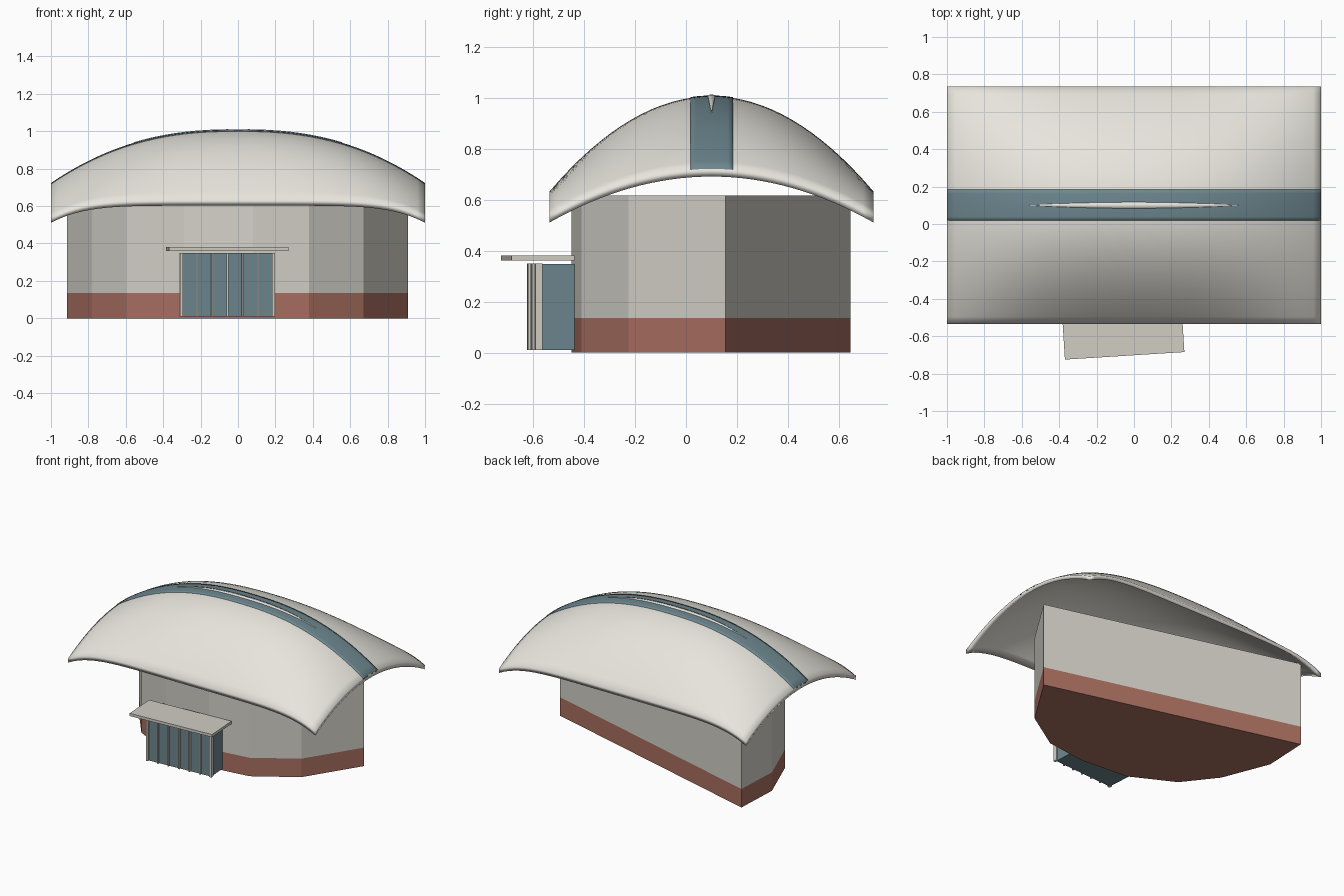
import bpy, bmesh, math
from mathutils import Matrix, Vector

if "Cube" in bpy.data.objects:
    bpy.data.objects.remove(bpy.data.objects["Cube"])


def material(name, rgb):
    m = bpy.data.materials.new(name)
    m.diffuse_color = (*rgb, 1)
    m.use_nodes = True
    m.node_tree.nodes["Principled BSDF"].inputs["Base Color"].default_value = m.diffuse_color
    return m


CREAM = material("cream", (0.80, 0.78, 0.72))
WALL = material("wall_plaster", (0.66, 0.64, 0.58))
BRICK = material("brick_red", (0.40, 0.16, 0.12))
TEAL = material("teal", (0.15, 0.24, 0.27))
TRIM = material("trim", (0.64, 0.61, 0.55))

ROOF_Y, ROOF_HALF = 0.10, 0.635


def finish(name, bm, mat, smooth=False):
    bmesh.ops.recalc_face_normals(bm, faces=bm.faces)
    me = bpy.data.meshes.new(name)
    bm.to_mesh(me)
    bm.free()
    me.materials.append(mat)
    for p in me.polygons:
        p.use_smooth = smooth
    ob = bpy.data.objects.new(name, me)
    bpy.context.collection.objects.link(ob)
    return ob


def roof_z(x, y):
    ridge = 1.005 - 0.285 * abs(x) ** 2.4
    eave = 0.632 - 0.092 * abs(x) ** 6
    t = (y - ROOF_Y) / ROOF_HALF
    return ridge - (ridge - eave) * t * t


def shell(name, x0, x1, y_range, lift, thick, nx, ny, mat):
    """Closed slab that follows the double-curved roof."""
    bm = bmesh.new()
    layers = []
    for dz in (lift, lift - thick):
        rows = []
        for i in range(nx + 1):
            x = x0 + (x1 - x0) * i / nx
            a, b = y_range(x)
            ys = [a + (b - a) * j / ny for j in range(ny + 1)]
            rows.append([bm.verts.new((x, y, roof_z(x, y) + dz)) for y in ys])
        layers.append(rows)
        for i in range(nx):
            for j in range(ny):
                bm.faces.new((rows[i][j], rows[i + 1][j], rows[i + 1][j + 1], rows[i][j + 1]))
    top, low = layers
    for i in range(nx):
        for j in (0, ny):
            bm.faces.new((top[i][j], top[i + 1][j], low[i + 1][j], low[i][j]))
    for j in range(ny):
        for i in (0, nx):
            bm.faces.new((top[i][j], top[i][j + 1], low[i][j + 1], low[i][j]))
    return finish(name, bm, mat, True)


def prism(name, outline, z0, z1, mat):
    bm = bmesh.new()
    face = bm.faces.new([bm.verts.new((x, y, z0)) for x, y in outline])
    up = bmesh.ops.extrude_face_region(bm, geom=[face])["geom"]
    bmesh.ops.translate(bm, vec=(0, 0, z1 - z0),
                        verts=[v for v in up if isinstance(v, bmesh.types.BMVert)])
    return finish(name, bm, mat)


# Roof, ridge band and the slim skylight lens on top of it
shell("roof", -1, 1, lambda x: (ROOF_Y - ROOF_HALF, ROOF_Y + ROOF_HALF), 0, 0.03, 48, 32, CREAM)
shell("ridge_band", -1, 1, lambda x: (0.018, 0.184), 0.003, 0.01, 48, 8, TEAL)


def lens(x):
    w = 0.0005 + 0.016 * (1 - (x / 0.56) ** 2)
    return ROOF_Y - w, ROOF_Y + w


shell("ridge_lens", -0.56, 0.56, lens, 0.006, 0.01, 32, 2, CREAM)

# Faceted hall: slanted straight back wall, polygonal front
PLAN = [(0.91, 0.155), (0.67, -0.225), (0.38, -0.41), (0.08, -0.45), (-0.29, -0.42),
        (-0.60, -0.26), (-0.78, -0.03), (-0.915, 0.313), (-0.90, 0.645)]
prism("brick_base", PLAN, 0, 0.135, BRICK)
prism("hall_walls", PLAN, 0.135, 0.615, WALL)

# Entrance, slightly turned; local -y is outward
ENTRY = Matrix.Translation((-0.057, -0.593, 0)) @ Matrix.Rotation(math.radians(3.6), 4, 'Z')


def box(name, x0, x1, y0, y1, z0, z1, mat):
    bm = bmesh.new()
    bmesh.ops.create_cube(bm, size=1)
    size = Vector((x1 - x0, y1 - y0, z1 - z0))
    mid = Vector((x0 + x1, y0 + y1, z0 + z1)) / 2
    bmesh.ops.transform(bm, verts=bm.verts,
                        matrix=ENTRY @ Matrix.Translation(mid) @ Matrix.Diagonal((*size, 1)))
    return finish(name, bm, mat)


box("entrance_glass", -0.245, 0.245, 0, 0.20, 0.01, 0.348, TEAL)
box("entrance_canopy", -0.32, 0.32, -0.112, 0.135, 0.36, 0.38, TRIM)
for i in range(7):
    x = -0.246 + 0.082 * i
    end = i in (0, 6)
    w = 0.008 if end else 0.005
    box(f"entrance_post_{i + 1}", x - w, x + w, -0.014, 0.014 if end else 0.005, 0.01, 0.35, TRIM)
